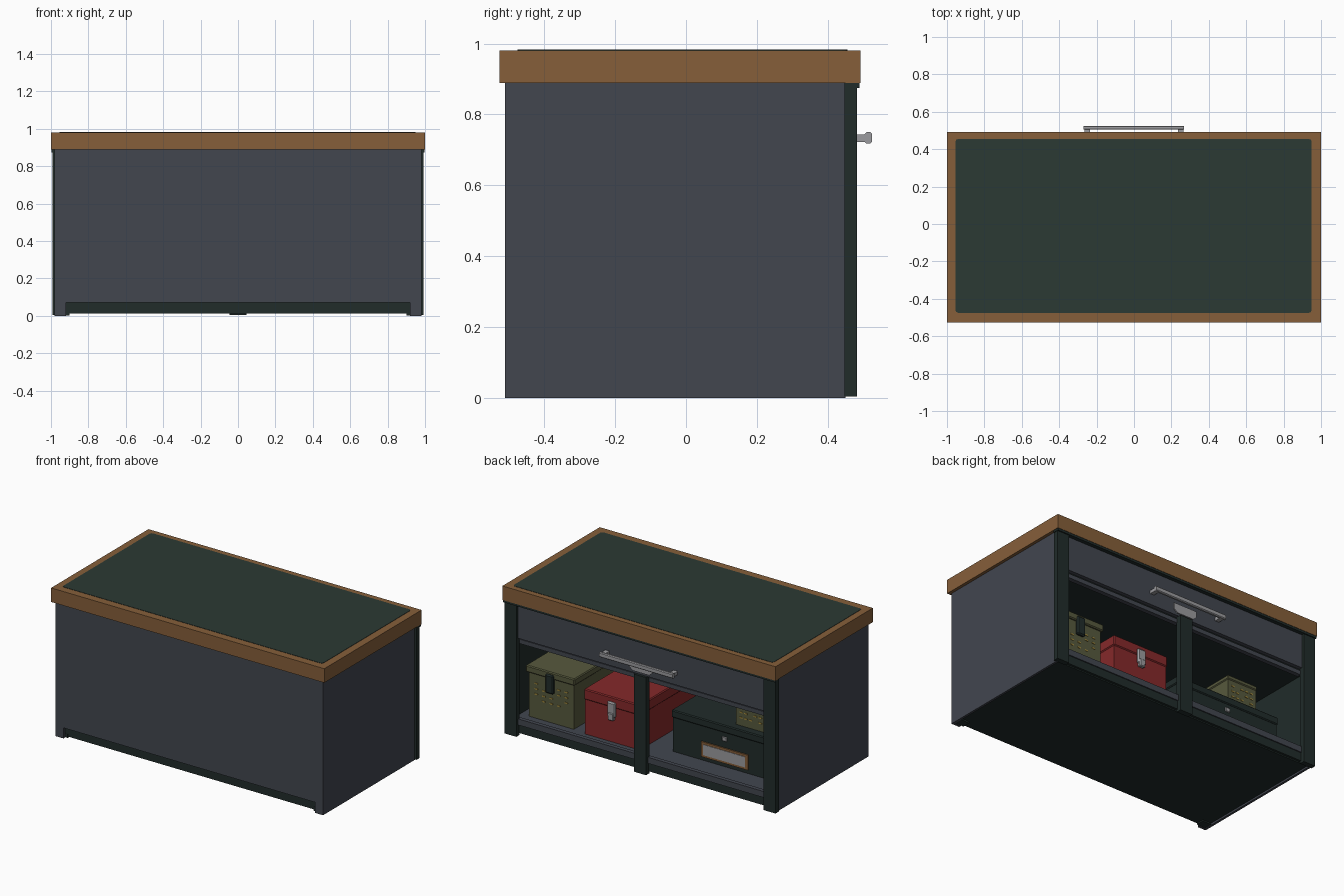
import bpy, bmesh

cube = bpy.data.objects.get("Cube")
if cube:
    bpy.data.objects.remove(cube, do_unlink=True)


def material(name, r, g, b):
    m = bpy.data.materials.new(name)
    m.use_nodes = True
    m.diffuse_color = (r, g, b, 1)
    m.node_tree.nodes["Principled BSDF"].inputs["Base Color"].default_value = (r, g, b, 1)
    return m


SLATE = material("slate grey", .054, .061, .078)
WOOD = material("brown wood", .238, .114, .042)
MAT = material("green mat", .024, .041, .033)
DARK = material("dark green", .015, .025, .023)
METAL = material("bare metal", .33, .33, .345)
RED = material("red paint", .235, .022, .023)
OLIVE = material("olive paint", .095, .1, .047)
YELLOW = material("yellow marking", .4, .28, .05)


def finish(name, bm, mat):
    bmesh.ops.recalc_face_normals(bm, faces=bm.faces)
    mesh = bpy.data.meshes.new(name)
    bm.to_mesh(mesh)
    bm.free()
    mesh.materials.append(mat)
    ob = bpy.data.objects.new(name, mesh)
    bpy.context.collection.objects.link(ob)
    return ob


def box(name, x, y, z, mat, bevel=0, axis=None):
    """Box from (low, high) ranges; optionally bevels the edges along one axis."""
    bm = bmesh.new()
    bmesh.ops.create_cube(bm, size=1)
    for v in bm.verts:
        for i, (lo, hi) in enumerate((x, y, z)):
            v.co[i] = lo if v.co[i] < 0 else hi
    if bevel:
        edges = [e for e in bm.edges if axis is None
                 or abs(e.verts[0].co[axis] - e.verts[1].co[axis]) > 1e-5]
        bmesh.ops.bevel(bm, geom=edges, offset=bevel, segments=2 if axis == 2 else 1,
                        affect='EDGES', profile=.5)
    return finish(name, bm, mat)


def slab(name, points, y, mat):
    """Extrude an x-z outline between two y values."""
    bm = bmesh.new()
    face = bm.faces.new([bm.verts.new((px, y[0], pz)) for px, pz in points])
    geom = bmesh.ops.extrude_face_region(bm, geom=[face])["geom"]
    for v in geom:
        if isinstance(v, bmesh.types.BMVert):
            v.co.y = y[1]
    return finish(name, bm, mat)


# Worktop with inset mat
box("worktop", (-1, 1), (-.526, .492), (.888, .981), WOOD)
box("worktop_mat", (-.955, .95), (-.475, .455), (.975, .983), MAT, .015, 2)
box("worktop_trim", (-.997, .997), (.45, .49), (.874, .888), DARK)

# Cabinet shell; the long panel has a toe notch along its lower edge
outline = [(-.98, 0), (-.92, 0), (-.92, .07), (.92, .07), (.92, 0), (.98, 0),
           (.98, .888), (-.98, .888)]
slab("front_panel", outline, (-.51, -.495), SLATE)
box("front_lining", (-.96, .96), (-.495, -.487), (.07, .888), DARK)
box("base", (-.96, .96), (-.494, .44), (.012, .07), DARK)
box("shelf_floor", (-.96, .96), (-.487, .445), (.07, .1), SLATE)
for side, s in (("left", 1), ("right", -1)):
    box(side + "_panel", sorted((s * .965, s * .98)), (-.51, .45), (0, .888), SLATE)
    box(side + "_lining", sorted((s * .955, s * .965)), (-.49, .45), (.012, .888), DARK)
    box(side + "_post", sorted((s * .905, s * .993)), (.447, .482), (.004, .888), DARK)
    box(side + "_foot", sorted((s * .9, s * .965)), (-.495, -.44), (.003, .03), DARK)
box("centre_post", (-.045, .045), (.445, .482), (.004, .65), DARK)
box("lower_rail", (-.91, .91), (.43, .455), (.02, .075), DARK)
box("lower_rail_lip", (-.91, .91), (.435, .462), (.075, .115), SLATE)

# Drawer
box("drawer_front", (-.905, .905), (.44, .465), (.65, .874), SLATE)
box("drawer_body", (-.95, .95), (-.485, .44), (.64, .874), DARK)
box("drawer_rail", (-.91, .91), (.42, .45), (.61, .638), SLATE)
slab("drawer_plate", [(-.085, .725), (-.085, .685), (-.06, .665), (.06, .665),
                      (.085, .685), (.085, .725)], (.463, .472), METAL)
box("handle_bar", (-.27, .268), (.504, .525), (.718, .75), METAL, .005, 0)
for side, s in (("left", 1), ("right", -1)):
    box(side + "_handle_stem", sorted((s * .235, s * .265)), (.46, .508), (.722, .744), METAL)


def crate(name, x, y, z, lid, lip, mat):
    """Box with an overhanging lid."""
    box(name + "_body", x, y, (z[0], z[1] - lid), mat)
    box(name + "_lid", (x[0] - lip, x[1] + lip), (y[0] - lip, y[1] + lip),
        (z[1] - lid, z[1]), mat, .006)


def markings(name, cx, y, cz, width, rows):
    """Rows of plain painted dashes."""
    for r in range(rows):
        for c in range(5):
            if (r + c) % 4 == 3:
                continue
            x = cx + (c / 4 - .5) * width
            z = cz - r * .035
            box(f"{name}_dash_{r}_{c}", (x - .011, x + .011), (y - .002, y + .002),
                (z - .004, z + .004), YELLOW)


# Large olive crate
crate("olive_crate", (.565, .895), (-.2, .366), (.1, .44), .045, .014, OLIVE)
box("olive_crate_latch", (.7, .76), (.366, .392), (.3, .425), DARK, .008)
markings("olive_crate", .73, .367, .33, .22, 4)

# Red toolbox
crate("red_toolbox", (.072, .472), (-.22, .38), (.1, .4), .07, .006, RED)
box("red_toolbox_latch", (.24, .302), (.38, .4), (.27, .37), METAL, .008)
box("red_toolbox_hasp", (.25, .292), (.38, .405), (.25, .3), METAL, .005)

# Dark chest with framed label
crate("dark_chest", (-.865, -.1), (-.25, .28), (.1, .376), .05, .007, DARK)
box("label_frame", (-.655, -.31), (.279, .288), (.125, .225), WOOD)
box("label_card", (-.635, -.33), (.286, .291), (.14, .21), METAL)
box("chest_lock", (-.5, -.465), (.28, .29), (.27, .3), METAL, .004)

# Small olive crate resting on the chest
crate("small_crate", (-.745, -.53), (-.015, .233), (.376, .566), .03, .005, OLIVE)
markings("small_crate", -.637, .234, .5, .14, 3)
